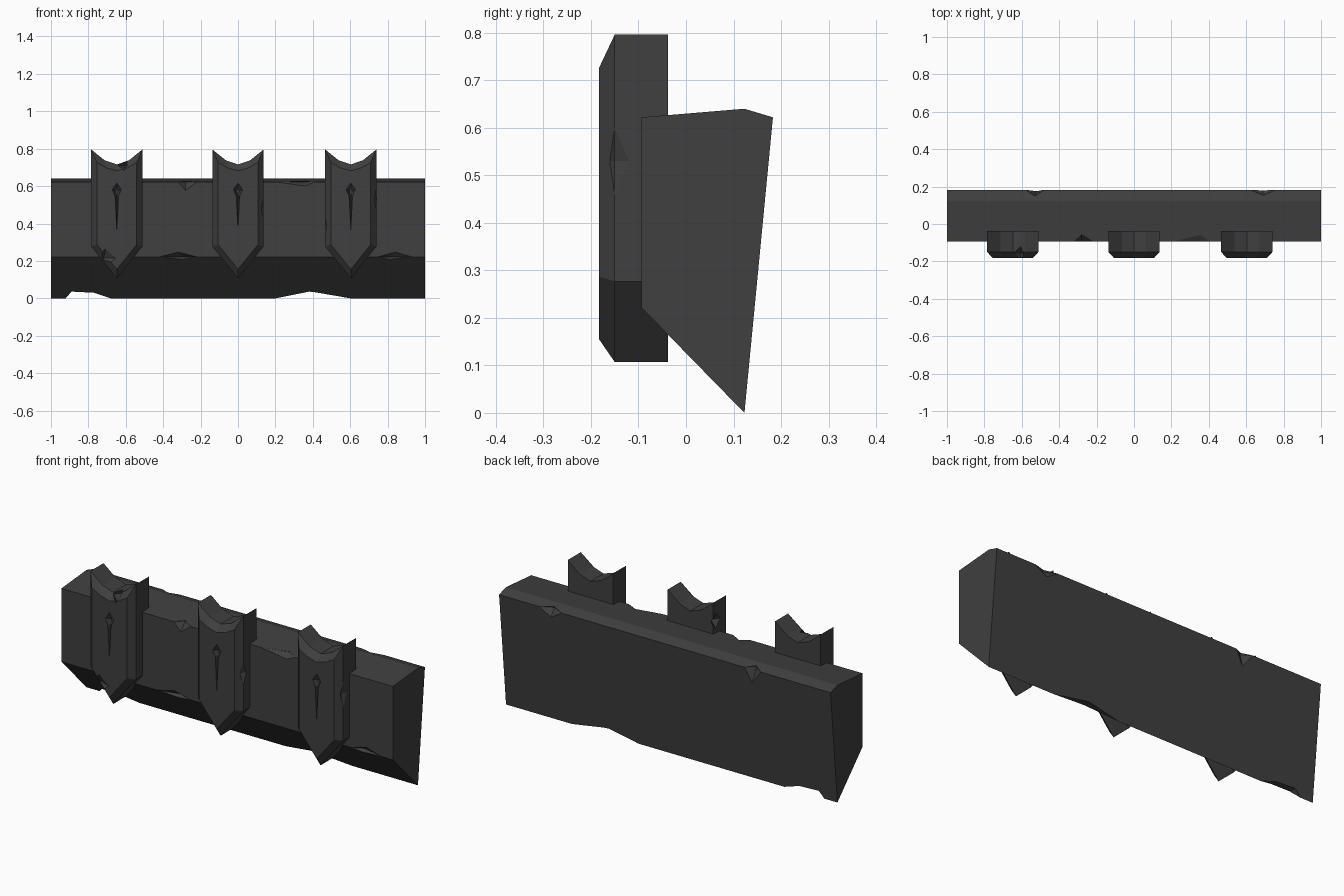
import bpy, bmesh
from mathutils import Vector

if "Cube" in bpy.data.objects:
    bpy.data.objects.remove(bpy.data.objects["Cube"])

stone = bpy.data.materials.new("dark stone")
stone.diffuse_color = (0.05, 0.05, 0.05, 1)
stone.use_nodes = True
stone.node_tree.nodes["Principled BSDF"].inputs["Base Color"].default_value = stone.diffuse_color


def loft(bm, rings):
    """Solid from closed rings with the same point count, capped at both ends."""
    vs = [[bm.verts.new(p) for p in r] for r in rings]
    n = len(vs[0])
    for a, b in zip(vs, vs[1:]):
        for i in range(n):
            bm.faces.new((a[i], a[(i + 1) % n], b[(i + 1) % n], b[i]))
    bm.faces.new(vs[0])
    bm.faces.new(vs[-1])


def nick(bm, c, r, skew=0.0):
    """Stretched octahedron used to chip an edge."""
    c = Vector(c)
    px, nx = bm.verts.new(c + Vector((r[0], 0, 0))), bm.verts.new(c - Vector((r[0], 0, 0)))
    py, ny = bm.verts.new(c + Vector((skew, r[1], 0))), bm.verts.new(c - Vector((0, r[1], 0)))
    pz, nz = bm.verts.new(c + Vector((0, 0, r[2]))), bm.verts.new(c + Vector((skew, 0, -r[2])))
    ring = [px, py, nx, ny]
    for i in range(4):
        bm.faces.new((ring[i], ring[(i + 1) % 4], pz))
        bm.faces.new((ring[(i + 1) % 4], ring[i], nz))


def to_object(bm, name):
    bmesh.ops.recalc_face_normals(bm, faces=bm.faces)
    me = bpy.data.meshes.new(name)
    bm.to_mesh(me)
    bm.free()
    ob = bpy.data.objects.new(name, me)
    bpy.context.collection.objects.link(ob)
    me.materials.append(stone)
    return ob


def carve(ob, cutter_bm):
    """Subtract the cutter and bake the result."""
    cutter = to_object(cutter_bm, ob.name + "_cutter")
    cutter.hide_render = True
    mod = ob.modifiers.new("chips", 'BOOLEAN')
    mod.operation, mod.solver, mod.object = 'DIFFERENCE', 'EXACT', cutter
    dg = bpy.context.evaluated_depsgraph_get()
    me = bpy.data.meshes.new_from_object(ob.evaluated_get(dg))
    ob.modifiers.clear()
    ob.data = me
    bpy.data.objects.remove(cutter)


# beam: wedge-shaped profile run along x
profile = [(-0.094, 0.222), (-0.094, 0.622), (0.123, 0.64), (0.183, 0.622), (0.123, 0)]
bm = bmesh.new()
loft(bm, [[(x, y, z) for y, z in profile] for x in (-1, 1)])
beam = to_object(bm, "beam")

# beam wear: bites out of the bottom ridge, chips along the long edges
cut = bmesh.new()
for bite in ([(-0.93, -0.01), (-0.89, 0.036), (-0.77, 0.03), (-0.65, -0.01)],
             [(0.15, -0.01), (0.38, 0.036), (0.41, 0.033), (0.66, -0.01)]):
    loft(cut, [[(x, y, z) for x, z in bite] for y in (-0.05, 0.3)])
for c, r, s in [((-0.27, -0.094, 0.622), (0.05, 0.04, 0.045), -0.01),
                ((0.31, -0.094, 0.622), (0.10, 0.04, 0.022), 0.05),
                ((-0.32, -0.094, 0.222), (0.10, 0.03, 0.025), 0.02),
                ((0.84, -0.094, 0.222), (0.09, 0.03, 0.025), -0.03),
                ((-0.53, 0.183, 0.622), (0.05, 0.035, 0.1), 0.01),
                ((0.69, 0.183, 0.622), (0.07, 0.035, 0.045), 0.0)]:
    nick(cut, c, r, s)
carve(beam, cut)


# studs: shield outline with a scooped top, pointed foot and chamfered front
def mirrored(half):
    return half + [(-x, z) for x, z in reversed(half) if x]


outer = mirrored([(0, 0.107), (0.137, 0.277), (0.137, 0.796), (0.065, 0.738), (0, 0.716)])
outer = outer[:5] + [p for p in outer[5:]]
front = mirrored([(0, 0.155), (0.106, 0.287), (0.106, 0.726), (0.055, 0.697), (0, 0.682)])
slit = mirrored([(0, 0.36), (0.009, 0.545), (0.025, 0.582), (0, 0.618)])

chips = {
    -0.648: [((0.035, -0.155, 0.71), (0.03, 0.05, 0.065), 0.01),
             ((-0.06, -0.183, 0.215), (0.055, 0.03, 0.05), -0.01)],
    0.0: [((0.137, -0.15, 0.48), (0.02, 0.025, 0.06), 0.0),
          ((-0.137, -0.06, 0.69), (0.03, 0.04, 0.04), 0.0)],
    0.603: [((0.137, -0.15, 0.53), (0.015, 0.03, 0.07), 0.0),
            ((-0.137, -0.15, 0.39), (0.015, 0.02, 0.05), 0.0)],
}
for i, (cx, worn) in enumerate(chips.items()):
    bm = bmesh.new()
    loft(bm, [[(cx + x, y, z) for x, z in ring]
              for ring, y in ((outer, -0.038), (outer, -0.15), (front, -0.183))])
    stud = to_object(bm, f"stud_{i + 1}")
    cut = bmesh.new()
    # dagger-shaped slit tapering into the face
    inner = [(x * 0.3, 0.56 + (z - 0.56) * 0.6) for x, z in slit]
    loft(cut, [[(cx + x, y, z) for x, z in ring] for ring, y in ((slit, -0.184), (inner, -0.155))])
    for c, r, s in worn:
        nick(cut, (cx + c[0], c[1], c[2]), r, s)
    carve(stud, cut)
